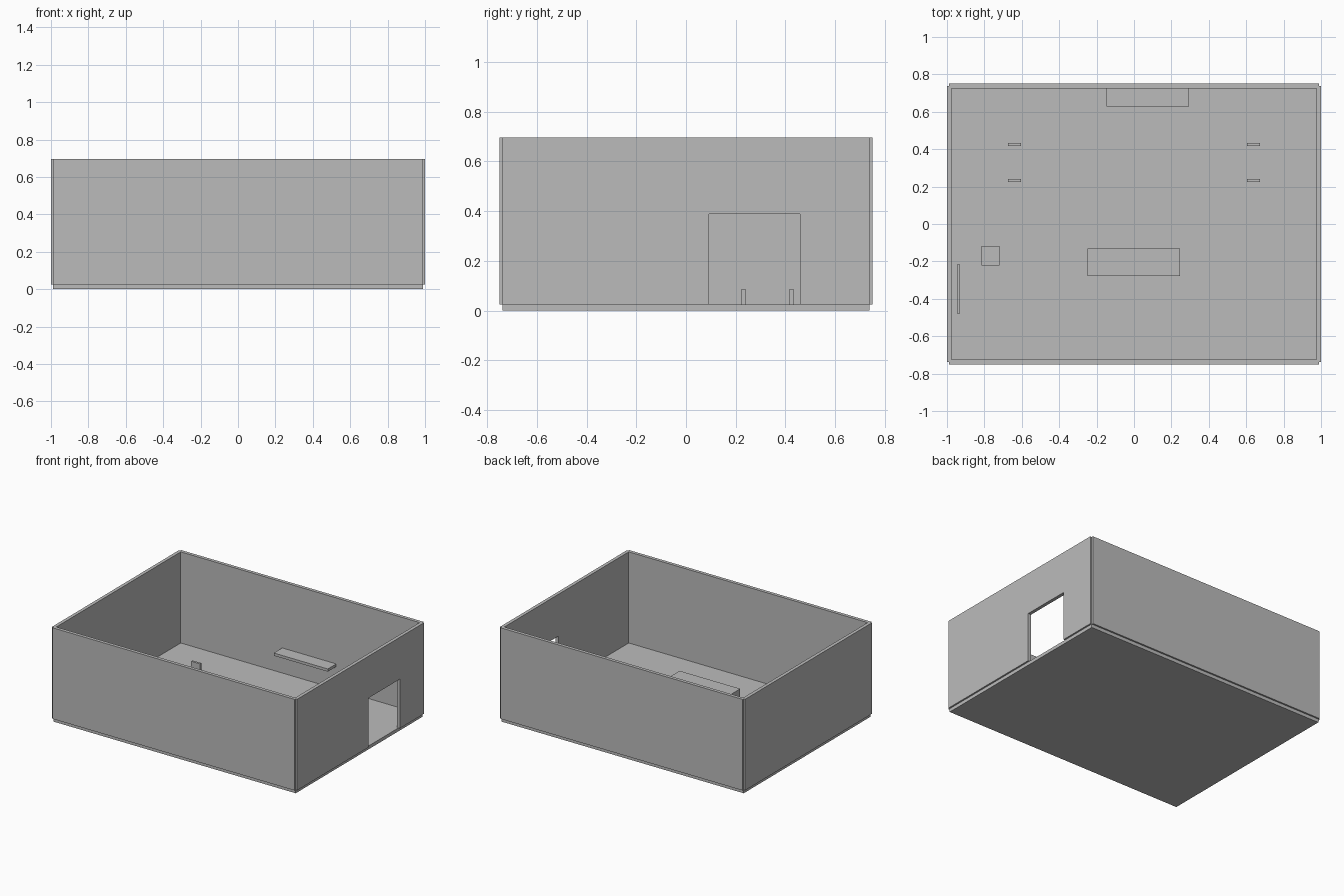
import bpy
import bmesh
from mathutils import Vector

cube = bpy.data.objects.get("Cube")
if cube:
    bpy.data.objects.remove(cube, do_unlink=True)

# One plain grey for the whole room
grey = bpy.data.materials.new("plain grey")
grey.use_nodes = True
colour = (0.5, 0.5, 0.5, 1)
grey.diffuse_color = colour
grey.node_tree.nodes["Principled BSDF"].inputs["Base Color"].default_value = colour


def add_object(name, bm):
    bmesh.ops.recalc_face_normals(bm, faces=bm.faces[:])
    mesh = bpy.data.meshes.new(name)
    bm.to_mesh(mesh)
    bm.free()
    mesh.materials.append(grey)
    obj = bpy.data.objects.new(name, mesh)
    bpy.context.scene.collection.objects.link(obj)
    return obj


def box(name, xs, ys, zs):
    """Box spanning the given ranges."""
    bm = bmesh.new()
    bmesh.ops.create_cube(bm, size=1)
    low, high = (Vector(c) for c in zip(xs, ys, zs))
    for v in bm.verts:
        v.co = (low + high) / 2 + v.co * (high - low)
    return add_object(name, bm)


def side_panel(name, xs, outline):
    """Flat panel with a y-z outline, extruded along x."""
    bm = bmesh.new()
    face = bm.faces.new([bm.verts.new((xs[0], y, z)) for y, z in outline])
    result = bmesh.ops.extrude_face_region(bm, geom=[face])
    moved = [g for g in result["geom"] if isinstance(g, bmesh.types.BMVert)]
    bmesh.ops.translate(bm, verts=moved, vec=(xs[1] - xs[0], 0, 0))
    return add_object(name, bm)


FLOOR = 0.025
TOP = 0.697

# Floor slab and walls, with small notches at the corners
box("floor", (-0.988, 0.988), (-0.738, 0.738), (0, FLOOR))
box("front_wall", (-0.988, 0.988), (-0.75, -0.725), (FLOOR, TOP))
box("back_wall", (-0.988, 0.988), (0.725, 0.75), (FLOOR, TOP))
box("right_wall", (-1, -0.975), (-0.738, 0.738), (FLOOR, TOP))

# Wall with the doorway
door_a, door_b, door_top = 0.092, 0.458, 0.388
side_panel("left_wall_with_doorway", (0.975, 1), [
    (-0.738, FLOOR), (door_a, FLOOR), (door_a, door_top), (door_b, door_top),
    (door_b, FLOOR), (0.738, FLOOR), (0.738, TOP), (-0.738, TOP)])

# Furniture
box("counter", (-0.248, 0.246), (-0.278, -0.132), (FLOOR, 0.185))
box("wall_shelf", (-0.147, 0.294), (0.627, 0.727), (0.19, 0.21))
box("stool", (-0.815, -0.718), (-0.222, -0.117), (FLOOR, 0.12))
box("wall_screen", (-0.943, -0.933), (-0.48, -0.215), (0.17, 0.32))

# Four small upright plates, in mirrored pairs
for side, label in ((-1, "right"), (1, "left")):
    for y, row in ((0.232, "front"), (0.425, "back")):
        xs = sorted((side * 0.603, side * 0.674))
        box(f"{row}_{label}_floor_plate", xs, (y - 0.008, y + 0.008), (FLOOR, 0.088))
